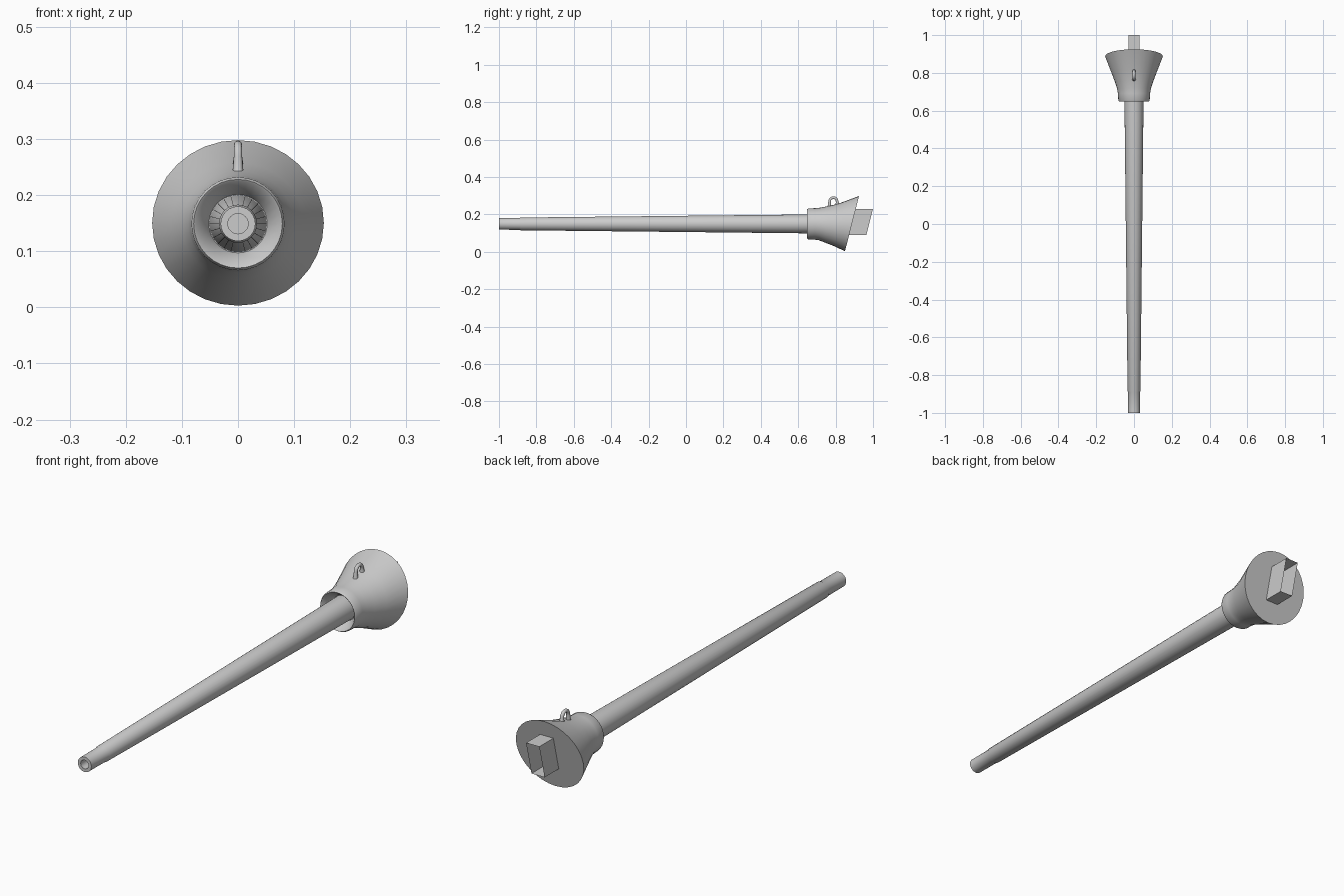
import bpy, bmesh, math
from mathutils import Vector

if "Cube" in bpy.data.objects:
    bpy.data.objects.remove(bpy.data.objects["Cube"])

AXIS_Z = 0.149
grey = bpy.data.materials.new("light grey")
grey.diffuse_color = (0.6, 0.6, 0.6, 1)
grey.use_nodes = True
grey.node_tree.nodes["Principled BSDF"].inputs["Base Color"].default_value = grey.diffuse_color


def finish(name, bm, angle=35, normals=True):
    if normals:
        bmesh.ops.recalc_face_normals(bm, faces=bm.faces)
    me = bpy.data.meshes.new(name)
    bm.to_mesh(me)
    bm.free()
    ob = bpy.data.objects.new(name, me)
    bpy.context.collection.objects.link(ob)
    me.materials.append(grey)
    bpy.ops.object.select_all(action='DESELECT')
    ob.select_set(True)
    bpy.context.view_layer.objects.active = ob
    bpy.ops.object.shade_smooth_by_angle(angle=math.radians(angle))
    return ob


def loft(name, rings, sides):
    """Skin ellipses along y; ring = (y, slant, centre z, radius x, radius z)."""
    bm = bmesh.new()
    loops = []
    for y, slant, zc, rx, rz in rings:
        loop = []
        for i in range(sides):
            a = 2 * math.pi * i / sides
            dz = rz * math.sin(a)
            loop.append(bm.verts.new((rx * math.cos(a), y + slant * dz, zc + dz)))
        loops.append(loop)
    for a, b in zip(loops, loops[1:]):
        for i in range(sides):
            j = (i + 1) % sides
            bm.faces.new((a[i], a[j], b[j], b[i]))
    bm.faces.new(loops[0])
    bm.faces.new(loops[-1])
    return finish(name, bm)


# Tapered barrel with muzzle sleeve and blind bore
profile = [(-0.90, 0.018), (-1.0, 0.018), (-1.0, 0.031), (-0.89, 0.0315),
           (-0.885, 0.034), (0.70, 0.051)]
loft("barrel", [(y, 0, AXIS_Z, r, r) for y, r in profile], 24)

# Flared mantlet: hollow collar in front, slanted flat back
loft("mantlet", [
    (0.69, 0, AXIS_Z, 0.052, 0.052),
    (0.675, 0, AXIS_Z, 0.058, 0.058),
    (0.65, 0, AXIS_Z, 0.076, 0.076),
    (0.648, 0, AXIS_Z, 0.079, 0.079),
    (0.655, 0, AXIS_Z, 0.083, 0.083),
    (0.69, 0.02, AXIS_Z, 0.085, 0.084),
    (0.715, 0.06, 0.149, 0.089, 0.087),
    (0.75, 0.10, 0.147, 0.100, 0.097),
    (0.80, 0.15, 0.146, 0.119, 0.112),
    (0.8875, 0.254, 0.1505, 0.153, 0.1475),
], 32)

# Sheared rectangular sleeve, open to the rear
bm = bmesh.new()
front, back = [], []
for x, z in ((-0.03, 0.09), (0.03, 0.09), (0.03, 0.23), (-0.03, 0.23)):
    shift = 0.254 * (z - 0.16)
    front.append(bm.verts.new((x, 0.885 + shift, z)))
    back.append(bm.verts.new((x, 0.982 + shift, z)))
for i in range(4):
    j = (i + 1) % 4
    bm.faces.new((front[i], front[j], back[j], back[i]))
finish("rear_sleeve", bm)

# Lifting eye: bent round bar with flared feet
path = [(0.765, 0.235, 0.011), (0.767, 0.248, 0.009), (0.768, 0.268, 0.0075)]
for k in range(1, 8):
    a = math.pi * (1 - k / 8)
    path.append((0.788 + 0.02 * math.cos(a), 0.270 + 0.0195 * math.sin(a), 0.0075))
path += [(0.808, 0.268, 0.0075), (0.809, 0.258, 0.009), (0.810, 0.245, 0.011)]
bm = bmesh.new()
loops = []
for k, (y, z, r) in enumerate(path):
    p, q = path[max(k - 1, 0)], path[min(k + 1, len(path) - 1)]
    t = Vector((0, q[0] - p[0], q[1] - p[1])).normalized()
    n = Vector((0, -t.z, t.y))
    loops.append([bm.verts.new(Vector((0, y, z)) + n * r * math.sin(math.pi * i / 5)
                  + Vector((r * math.cos(math.pi * i / 5), 0, 0))) for i in range(10)])
for a, b in zip(loops, loops[1:]):
    for i in range(10):
        j = (i + 1) % 10
        bm.faces.new((a[i], a[j], b[j], b[i]))
bm.faces.new(loops[0])
bm.faces.new(loops[-1])
finish("lifting_eye", bm, 50)
